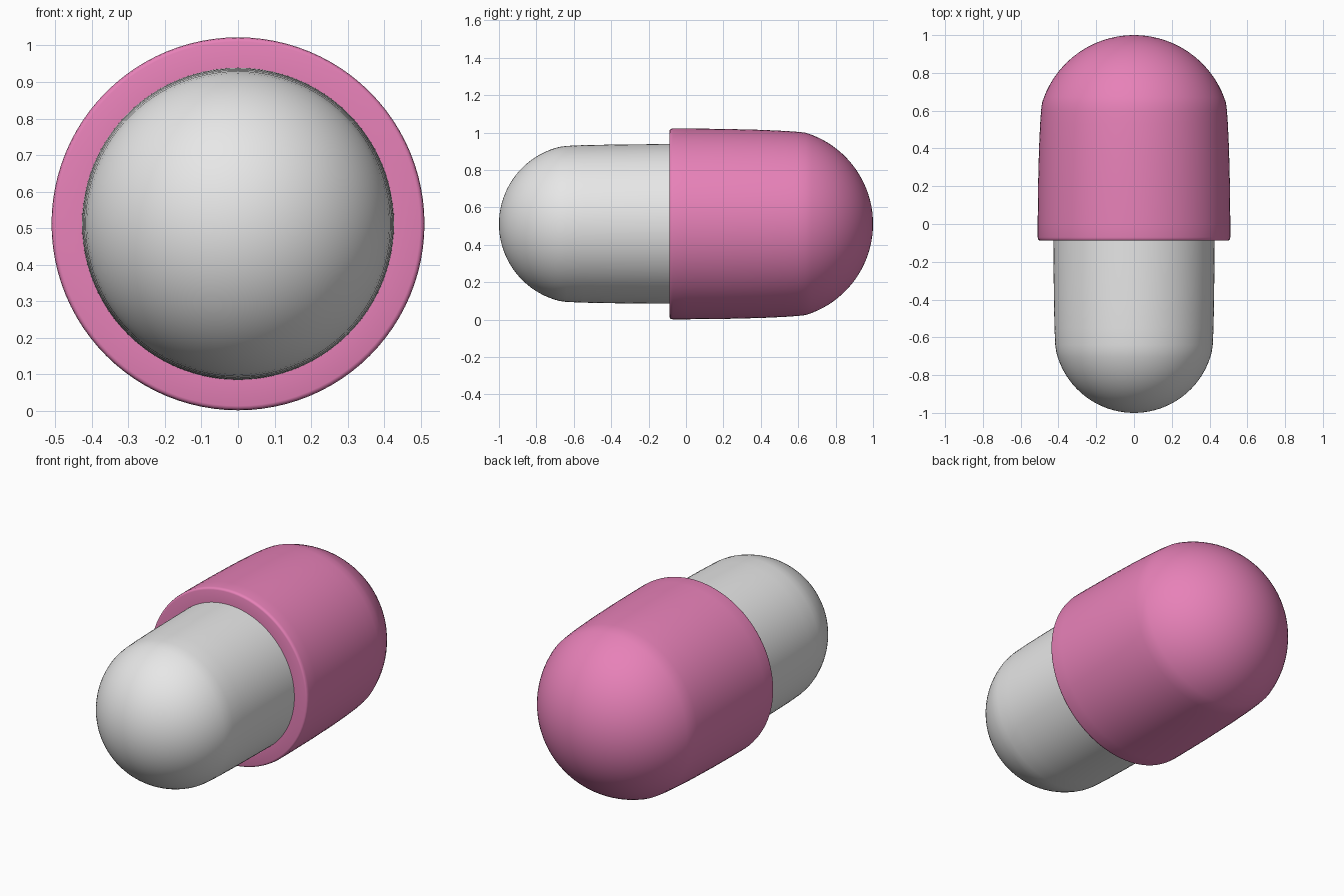
import bpy, bmesh, math

if "Cube" in bpy.data.objects:
    bpy.data.objects.remove(bpy.data.objects["Cube"])

AXIS_Z = 0.512
SEGMENTS = 96


def material(name, rgb):
    m = bpy.data.materials.new(name)
    m.diffuse_color = (*rgb, 1.0)
    m.use_nodes = True
    m.node_tree.nodes["Principled BSDF"].inputs["Base Color"].default_value = m.diffuse_color
    return m


def dome(radius, tip, start, direction, steps=20):
    """Profile (radius, y) along a sphere from angle start to the tip."""
    centre = tip - direction * radius
    pts = []
    for i in range(steps + 1):
        a = start + (math.pi / 2 - start) * i / steps
        r = 0.0 if i == steps else radius * math.cos(a)
        pts.append((r, centre + direction * radius * math.sin(a)))
    return pts


def lathe(name, profile, mat):
    """Spin a (radius, y) profile around the long axis."""
    bm = bmesh.new()
    verts = [bm.verts.new((r, y, 0)) for r, y in profile]
    edges = [bm.edges.new(p) for p in zip(verts, verts[1:])]
    bmesh.ops.spin(bm, geom=verts + edges, cent=(0, 0, 0), axis=(0, 1, 0),
                   angle=2 * math.pi, steps=SEGMENTS, use_duplicate=False)
    bmesh.ops.remove_doubles(bm, verts=bm.verts, dist=1e-5)
    bmesh.ops.recalc_face_normals(bm, faces=bm.faces)
    mesh = bpy.data.meshes.new(name)
    bm.to_mesh(mesh)
    bm.free()
    mesh.materials.append(mat)
    obj = bpy.data.objects.new(name, mesh)
    obj.location.z = AXIS_Z
    bpy.context.collection.objects.link(obj)
    bpy.ops.object.select_all(action='DESELECT')
    obj.select_set(True)
    bpy.context.view_layer.objects.active = obj
    bpy.ops.object.shade_smooth_by_angle(angle=math.radians(40))
    return obj


# Wide pink cap: rim ring, rounded lip, slightly tapered wall, round end
cap = [(0.0, -0.088), (0.42, -0.088), (0.498, -0.088), (0.504, -0.086),
       (0.508, -0.081), (0.51, -0.07), (0.51, 0.0), (0.508, 0.2),
       (0.503, 0.4), (0.497, 0.53), (0.492, 0.6)]
lathe("pink_cap", cap + dome(0.51, 1.0, 0.3, 1), material("pink", (0.8, 0.22, 0.48)))

# Narrower grey body, tucked a little way into the cap
body = [(0.0, -0.07), (0.427, -0.07), (0.426, -0.2), (0.424, -0.4),
        (0.421, -0.55), (0.417, -0.64)]
lathe("grey_body", body + dome(0.424, -1.0, 0.24, -1), material("light grey", (0.8, 0.8, 0.8)))
